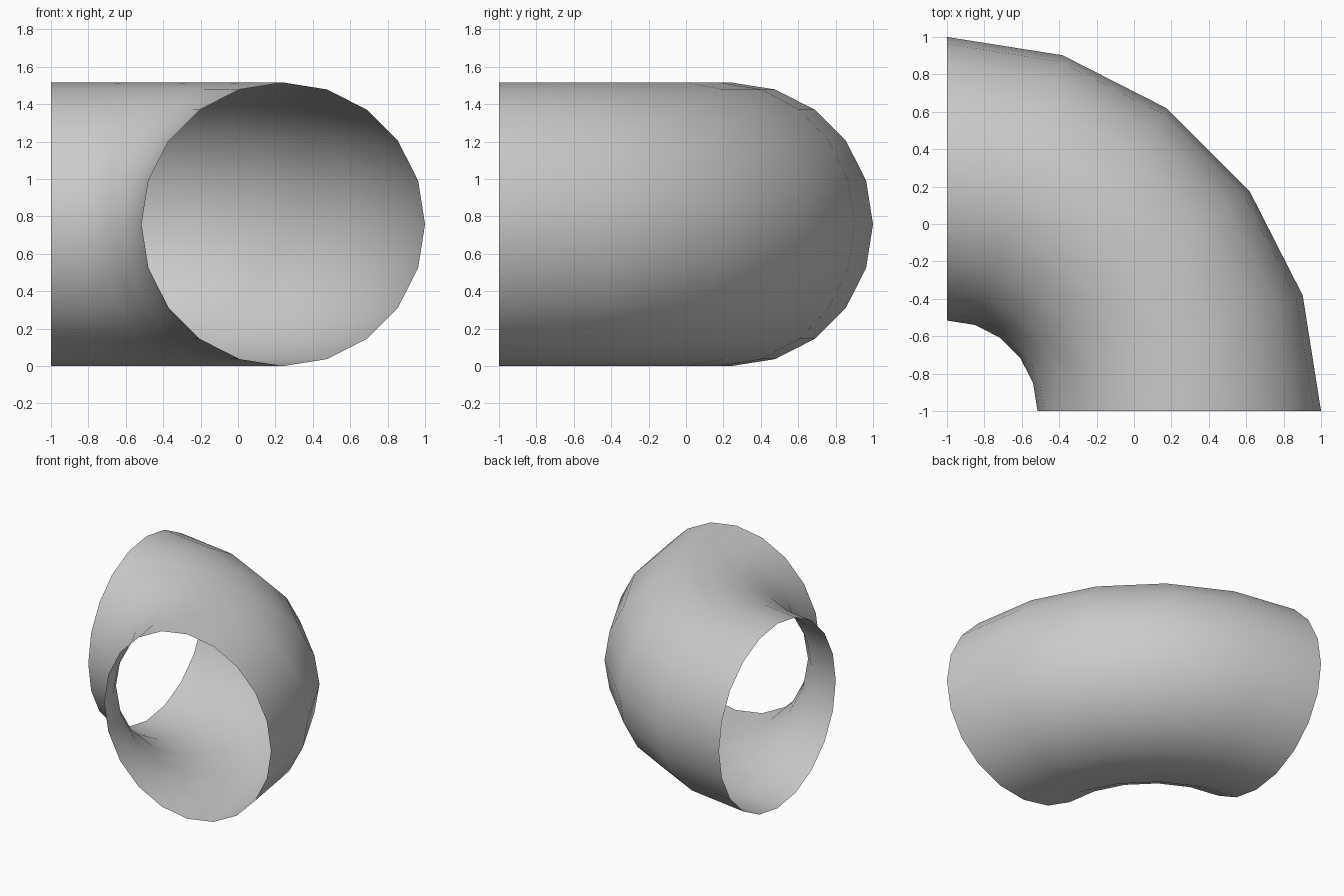
import bpy, bmesh
from math import cos, sin, pi
from mathutils import Vector

if "Cube" in bpy.data.objects:
    bpy.data.objects.remove(bpy.data.objects["Cube"])

TUBE_R, BEND_R = 0.758, 1.242      # pipe radius, bend centre-line radius
SIDES, STEPS = 20, 5               # sides around the pipe, segments along the bend
pivot = Vector((-1, -1, TUBE_R))

# Pipe cross-section at the front opening
bm = bmesh.new()
ring = [bm.verts.new(pivot + Vector((BEND_R + TUBE_R * cos(2 * pi * i / SIDES), 0,
                                     TUBE_R * sin(2 * pi * i / SIDES))))
        for i in range(SIDES)]
edges = [bm.edges.new((ring[i], ring[(i + 1) % SIDES])) for i in range(SIDES)]

# Sweep a quarter turn to form the open elbow
bmesh.ops.spin(bm, geom=ring + edges, cent=pivot, axis=(0, 0, 1),
               angle=pi / 2, steps=STEPS, use_duplicate=False)
bmesh.ops.recalc_face_normals(bm, faces=bm.faces[:])

# Keep the faces pointing outward
top = max(bm.faces, key=lambda f: f.calc_center_median().z)
if top.normal.z < 0:
    bmesh.ops.reverse_faces(bm, faces=bm.faces[:])
for f in bm.faces:
    f.smooth = True

mesh = bpy.data.meshes.new("pipe_elbow")
bm.to_mesh(mesh)
bm.free()
elbow = bpy.data.objects.new("pipe_elbow", mesh)
bpy.context.collection.objects.link(elbow)
